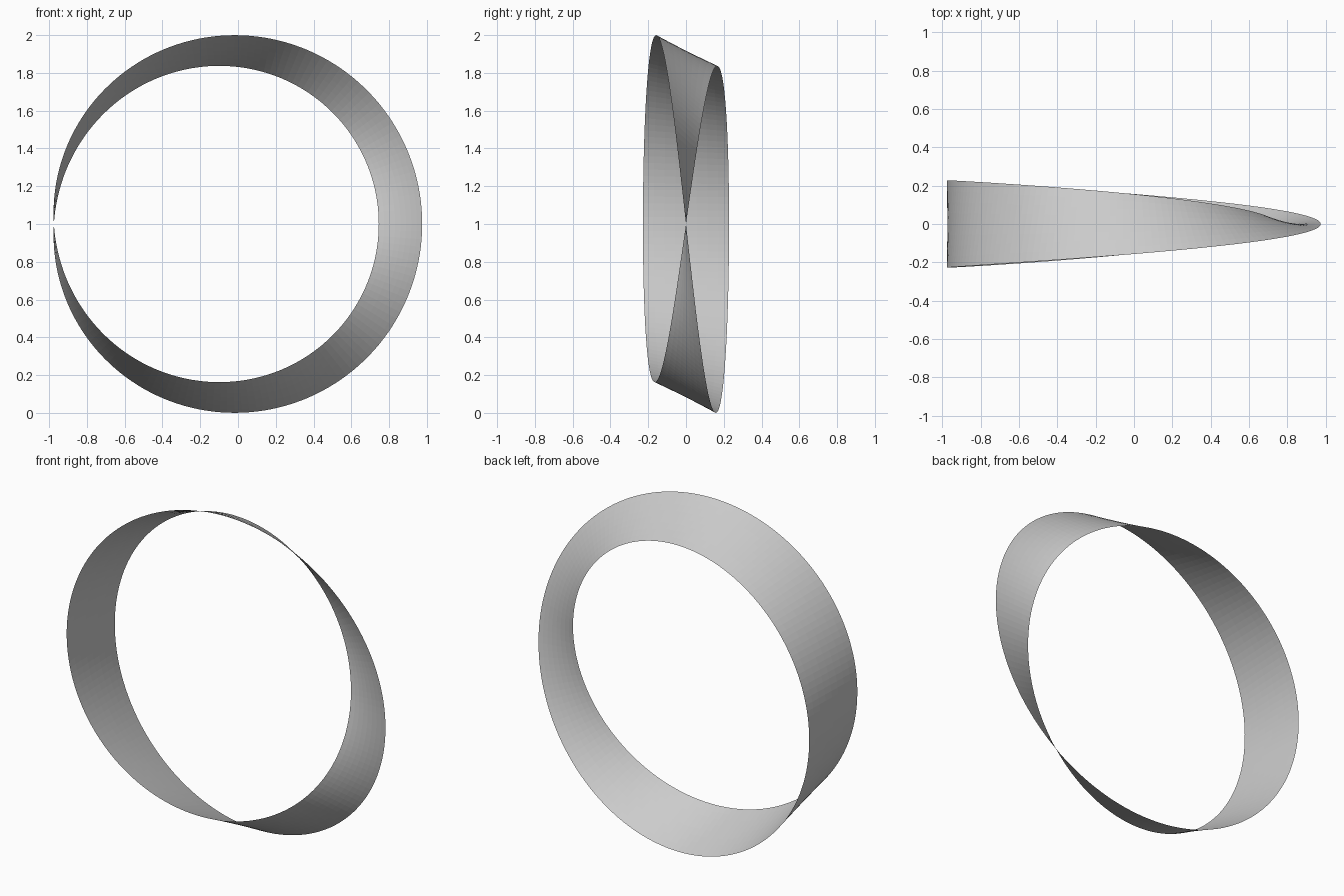
import bpy
import bmesh
from math import sin, cos, pi

if "Cube" in bpy.data.objects:
    bpy.data.objects.remove(bpy.data.objects["Cube"])

SEG, ROWS = 160, 8           # steps around the loop, steps across the band
R, DX = 0.9175, -0.0573      # centre circle radius and x offset
HALF_R, HALF_Y = 0.115, 0.228  # half width of the band: radial and in depth


def band_point(u, t):
    """Point on the half-twisted band; t runs from -1 to 1 across it."""
    r = R + HALF_R * t * cos(u / 2)
    return (DX + r * cos(u), -HALF_Y * t * sin(u / 2), 1 + r * sin(u))


bm = bmesh.new()

# Cross-section rows around the loop, starting at the left where the band is upright
rows = [[bm.verts.new(band_point(-pi + 2 * pi * i / SEG, -1 + 2 * j / ROWS))
         for j in range(ROWS + 1)] for i in range(SEG)]
# The half twist joins the last row to the first one reversed
rows.append(rows[0][::-1])

for a, b in zip(rows, rows[1:]):
    for j in range(ROWS):
        bm.faces.new((a[j], a[j + 1], b[j + 1], b[j]))

mesh = bpy.data.meshes.new("twisted_band")
bm.to_mesh(mesh)
bm.free()
band = bpy.data.objects.new("twisted_band", mesh)
bpy.context.collection.objects.link(band)
